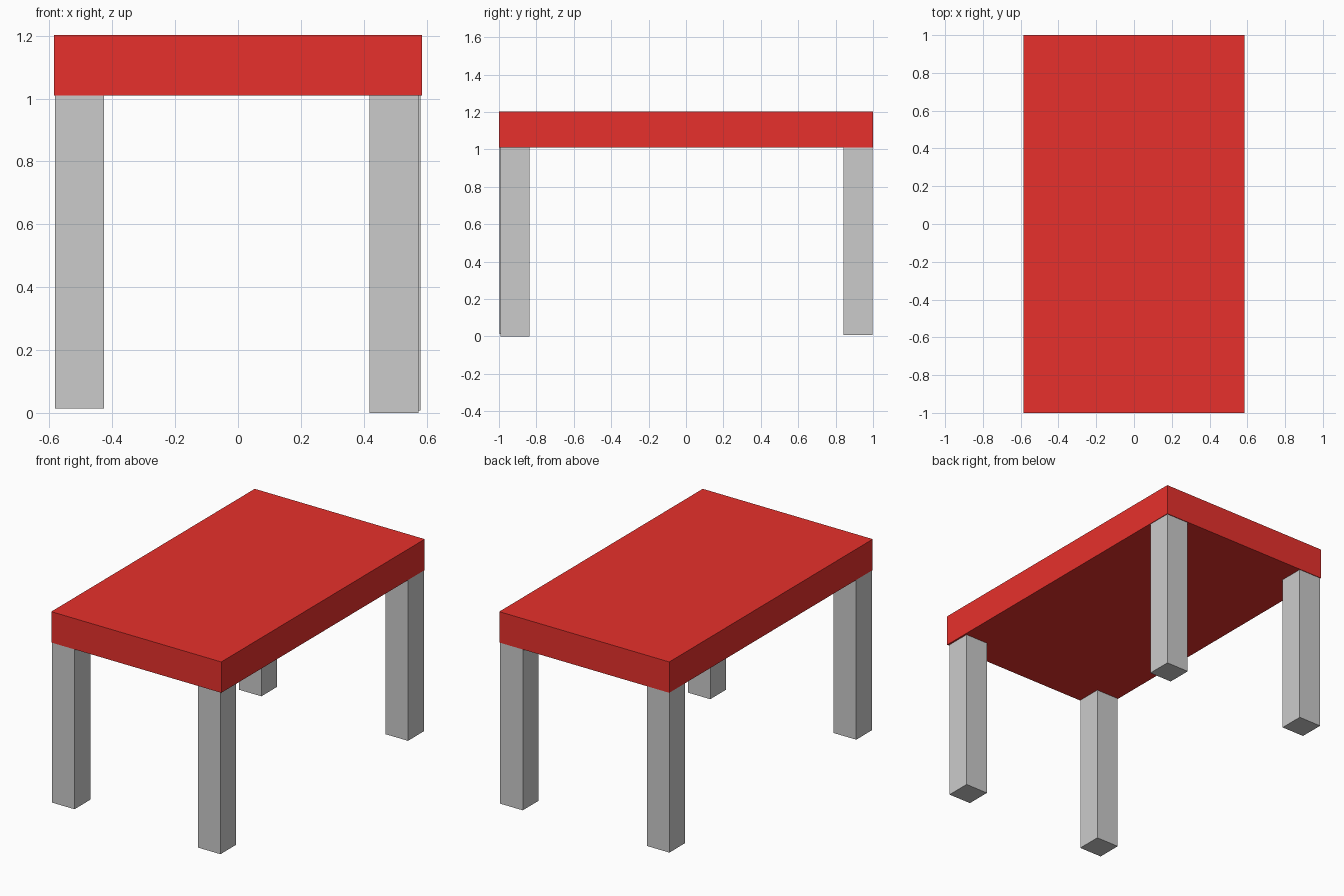
import bpy

if "Cube" in bpy.data.objects:
    bpy.data.objects.remove(bpy.data.objects["Cube"])


def box(name, lo, hi):
    """Axis-aligned box between two corners."""
    centre = [(a + b) / 2 for a, b in zip(lo, hi)]
    bpy.ops.mesh.primitive_cube_add(size=1, location=centre)
    obj = bpy.context.object
    obj.name = name
    obj.scale = [b - a for a, b in zip(lo, hi)]
    bpy.ops.object.transform_apply(location=False, rotation=False, scale=True)
    return obj


TOP_UNDERSIDE = 1.01
LEG_WIDTH = 0.155

# Red slab top
top = box("table_top", (-0.585, -1.0, TOP_UNDERSIDE), (0.585, 1.0, 1.202))
red = bpy.data.materials.new("red")
red.diffuse_color = (0.8, 0.03, 0.025, 1)
red.use_nodes = True
red.node_tree.nodes["Principled BSDF"].inputs["Base Color"].default_value = red.diffuse_color
top.data.materials.append(red)

# Square legs, slightly uneven in placement and length: min x, min y, foot height
legs = {
    "front_right_leg": (0.419, -0.992, 0.0),
    "front_left_leg": (-0.582, -0.997, 0.014),
    "back_right_leg": (0.426, 0.841, 0.007),
    "back_left_leg": (-0.583, 0.841, 0.014),
}
for name, (x, y, z) in legs.items():
    box(name, (x, y, z), (x + LEG_WIDTH, y + LEG_WIDTH, TOP_UNDERSIDE))
